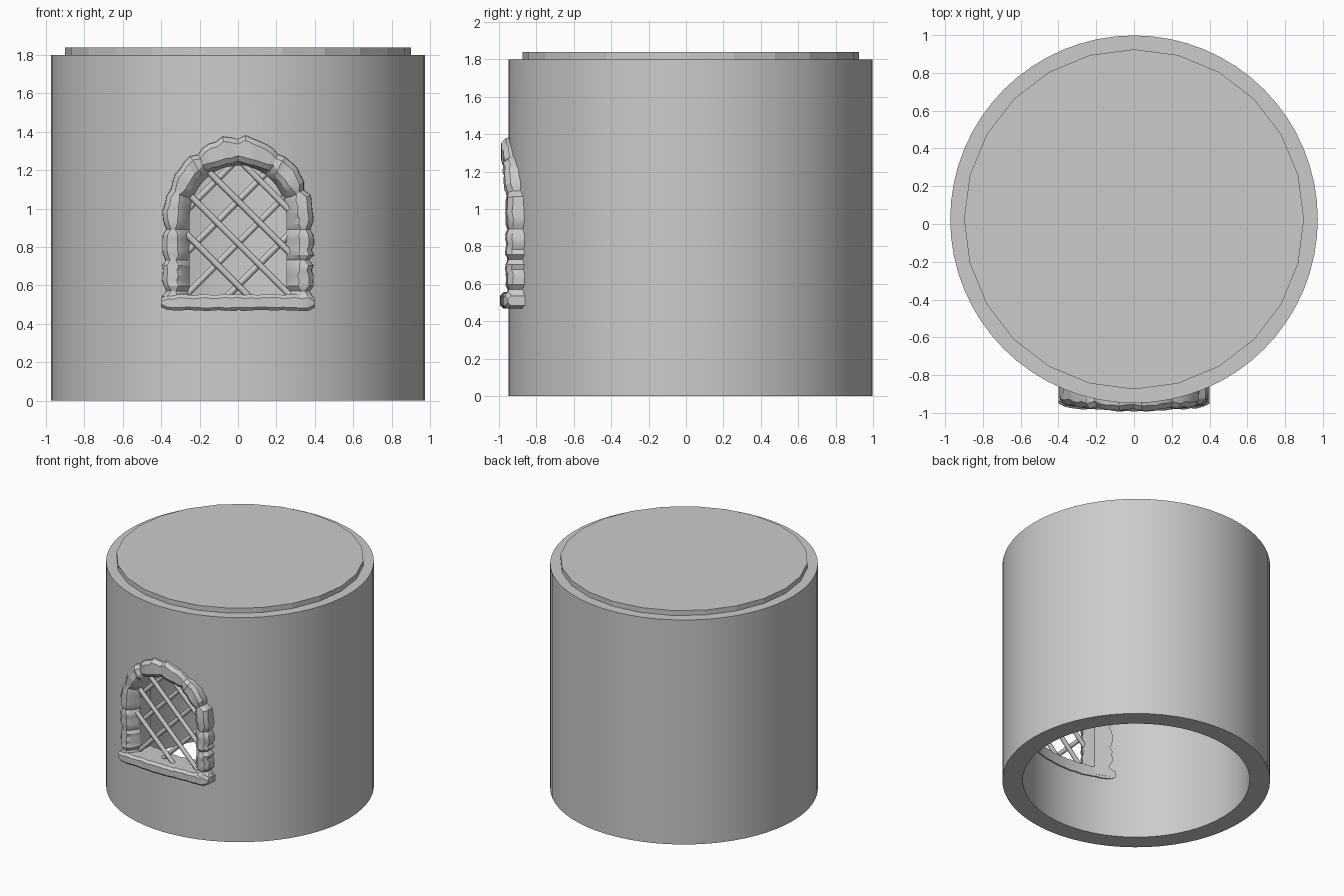
import bpy, bmesh, math, random
from mathutils import Vector

if "Cube" in bpy.data.objects:
    bpy.data.objects.remove(bpy.data.objects["Cube"])

random.seed(4)
CY = 0.025              # wall centre in y
R_OUT, R_IN, H = 0.973, 0.825, 1.80
SPRING = 0.95           # height where the arch begins


def make_object(name, bm, smooth=None):
    bmesh.ops.recalc_face_normals(bm, faces=bm.faces)
    me = bpy.data.meshes.new(name)
    bm.to_mesh(me)
    bm.free()
    ob = bpy.data.objects.new(name, me)
    bpy.context.collection.objects.link(ob)
    if smooth:
        shade(ob, smooth)
    return ob


def shade(ob, deg):
    bpy.ops.object.select_all(action='DESELECT')
    ob.select_set(True)
    bpy.context.view_layer.objects.active = ob
    bpy.ops.object.shade_smooth_by_angle(angle=math.radians(deg))


def skin(bm, sections, closed=False):
    """Join equal-length closed cross-sections into a solid."""
    rows = [[bm.verts.new(p) for p in s] for s in sections]
    n = len(rows[0])
    pairs = list(zip(rows, rows[1:])) + ([(rows[-1], rows[0])] if closed else [])
    for a, b in pairs:
        for i in range(n):
            j = (i + 1) % n
            bm.faces.new((a[i], a[j], b[j], b[i]))
    if not closed:
        bm.faces.new(rows[0])
        bm.faces.new(rows[-1])


def arch(t, a, b, foot):
    """Point (x, z) on an arched outline, t from 0 (left foot) to 1 (right foot)."""
    if t < 0.26:
        return -a, foot + (SPRING - foot) * t / 0.26
    if t > 0.74:
        return a, foot + (SPRING - foot) * (1 - t) / 0.26
    ang = math.pi * (1 - (t - 0.26) / 0.48)
    return a * math.cos(ang), SPRING + b * math.sin(ang)


def inner_wall(x):
    return CY - math.sqrt(R_IN ** 2 - x * x)


def jit(s):
    return random.uniform(-s, s)


# Round wall: hollow tube
bm = bmesh.new()
N = 64
skin(bm, [[(r * math.sin(2 * math.pi * i / N), CY + r * math.cos(2 * math.pi * i / N), z)
           for r, z in ((R_OUT, 0), (R_OUT, H), (R_IN, H), (R_IN, 0))] for i in range(N)], True)
wall = make_object("round_wall", bm)

# Window hole cut through the wall
bm = bmesh.new()
outline = [arch(i / 40, 0.34, 0.36, 0.51) for i in range(41)]
skin(bm, [[(x, y, z) for x, z in outline] for y in (-1.2, -0.5)])
cutter = make_object("window_cutter", bm)
cutter.hide_render = True
mod = wall.modifiers.new("window_hole", 'BOOLEAN')
mod.operation = 'DIFFERENCE'
mod.solver = 'EXACT'
mod.object = cutter
bpy.context.view_layer.objects.active = wall
bpy.ops.object.modifier_apply(modifier=mod.name)
bpy.data.objects.remove(cutter)
shade(wall, 30)

# Top cap: low-sided disc
bpy.ops.mesh.primitive_cylinder_add(vertices=24, radius=0.90, depth=0.06, location=(0, CY, 1.81))
bpy.context.object.name = "top_cap"

# Rough stone arch around the window
bm = bmesh.new()
sections = []
M = 66
for k in range(M + 1):
    t = k / M
    joint = 0.014 if k % 6 == 3 else 0.0
    key = 0.012 if abs(t - 0.5) < 0.04 else 0.0
    o, n = jit(0.006) - joint + key, jit(0.006) + joint * 0.6
    dy = jit(0.005) + joint * 0.7
    sec = []
    # (half width, rise, depth behind the front face; None = inner wall)
    for a, b, d in ((0.375 + o, 0.405 + o, None), (0.39 + o, 0.42 + o, 0.10),
                    (0.388 + o, 0.415 + o, 0.025), (0.365 + o, 0.39 + o, 0.0),
                    (0.315 + n, 0.32 + n, 0.0), (0.29 + n, 0.292 + n, 0.02),
                    (0.252, 0.275, 0.09), (0.252, 0.275, None)):
        x, z = arch(t, a, b, 0.49)
        y = inner_wall(x) + 0.012 if d is None else -0.985 + 0.22 * x * x + d + dy
        sec.append((x, y, z))
    sections.append(sec)
skin(bm, sections)
make_object("stone_arch", bm, 28)

# Stone sill under the window
bm = bmesh.new()
sections = []
for k in range(25):
    x = -0.4 + 0.8 * k / 24
    e = 0.015 if k in (0, 24) else 0.0
    top, low, dy = 0.552 - e + jit(0.005), 0.470 + e + jit(0.003), e + jit(0.004)
    yf, yb = -0.99 + 0.15 * x * x + dy, inner_wall(x) + 0.012
    sections.append([(x, yb, low), (x, yf + 0.015, low), (x, yf, low + 0.015),
                     (x, yf, top - 0.018), (x, yf + 0.018, top), (x, yb, top)])
skin(bm, sections)
make_object("stone_sill", bm, 28)


# Diagonal lattice bars
def inside(x, z):
    if abs(x) > 0.27 or z < 0.53:
        return False
    return z < SPRING or (x / 0.27) ** 2 + ((z - SPRING) / 0.29) ** 2 < 1


def add_bar(slope, c, y):
    xs = [i / 200 for i in range(-56, 57) if inside(i / 200, slope * i / 200 + c)]
    if len(xs) < 6:
        return
    p, q = (Vector((x, y, slope * x + c)) for x in (xs[0], xs[-1]))
    d = (q - p).normalized()
    u, v = Vector((0, 1, 0)), d.cross(Vector((0, 1, 0)))
    bm = bmesh.new()
    skin(bm, [[e + 0.017 * (u * math.cos(i * math.pi / 4) + v * math.sin(i * math.pi / 4))
               for i in range(8)] for e in (p, q)])
    make_object("lattice_bar", bm, 50)


for c in (0.60, 0.82, 1.04, 1.26):
    add_bar(-1.0, c, -0.897)
    add_bar(1.0, c, -0.872)
